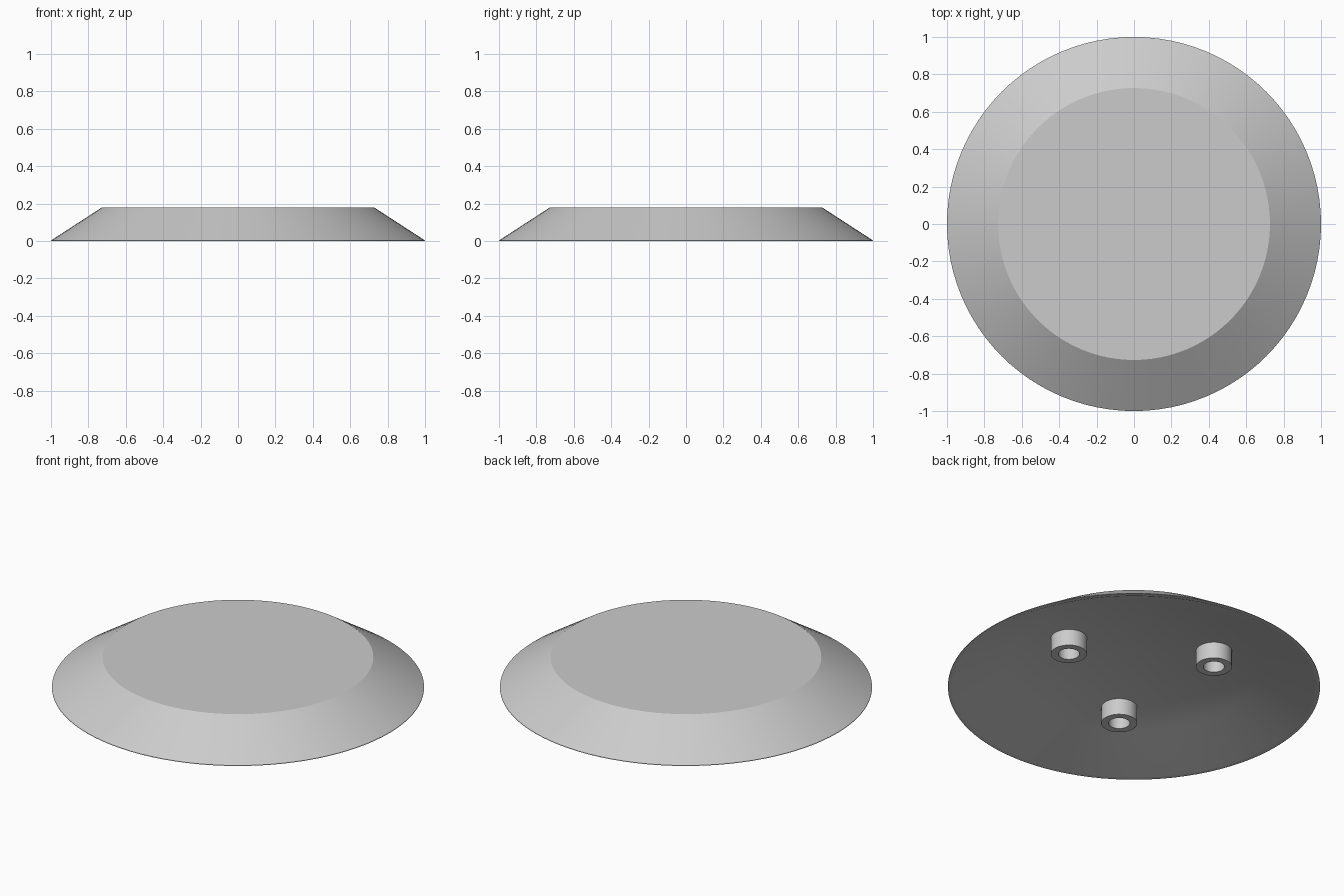
import bpy, bmesh
from math import cos, sin, radians

if "Cube" in bpy.data.objects:
    bpy.data.objects.remove(bpy.data.objects["Cube"])

grey = bpy.data.materials.new("plain grey")
grey.use_nodes = True
colour = (0.6, 0.6, 0.6, 1)
grey.diffuse_color = colour
grey.node_tree.nodes["Principled BSDF"].inputs["Base Color"].default_value = colour


def lathe(name, profile, segments, location=(0, 0, 0), closed=False):
    """Spin an (r, z) profile about z; r = 0 ends collapse to a flat fan."""
    bm = bmesh.new()
    verts = [bm.verts.new((r, 0, z)) for r, z in profile]
    pairs = list(zip(verts, verts[1:]))
    if closed:
        pairs.append((verts[-1], verts[0]))
    edges = [bm.edges.new(p) for p in pairs]
    bmesh.ops.spin(bm, geom=verts + edges, axis=(0, 0, 1), cent=(0, 0, 0),
                   angle=radians(360), steps=segments)
    bmesh.ops.remove_doubles(bm, verts=bm.verts, dist=0.0005)
    bmesh.ops.recalc_face_normals(bm, faces=bm.faces)
    mesh = bpy.data.meshes.new(name)
    bm.to_mesh(mesh)
    bm.free()
    mesh.materials.append(grey)
    obj = bpy.data.objects.new(name, mesh)
    obj.location = location
    bpy.context.collection.objects.link(obj)
    bpy.ops.object.select_all(action='DESELECT')
    obj.select_set(True)
    bpy.context.view_layer.objects.active = obj
    bpy.ops.object.shade_smooth_by_angle(angle=radians(30))
    return obj


# Hollow sloped cover with a narrow flat rim
lathe("cover_shell", [(0, 0.18), (0.727, 0.18), (1, 0.003), (1, 0),
                      (0.975, 0), (0.69, 0.13), (0, 0.13)], 96)

# Three tubular mounting bosses under the cover
for i in range(3):
    a = radians(120 * i)
    lathe(f"mounting_boss_{i + 1}",
          [(0.097, 0.033), (0.097, 0.135), (0.057, 0.135), (0.057, 0.033)],
          32, (0.457 * cos(a), 0.457 * sin(a), 0), closed=True)
